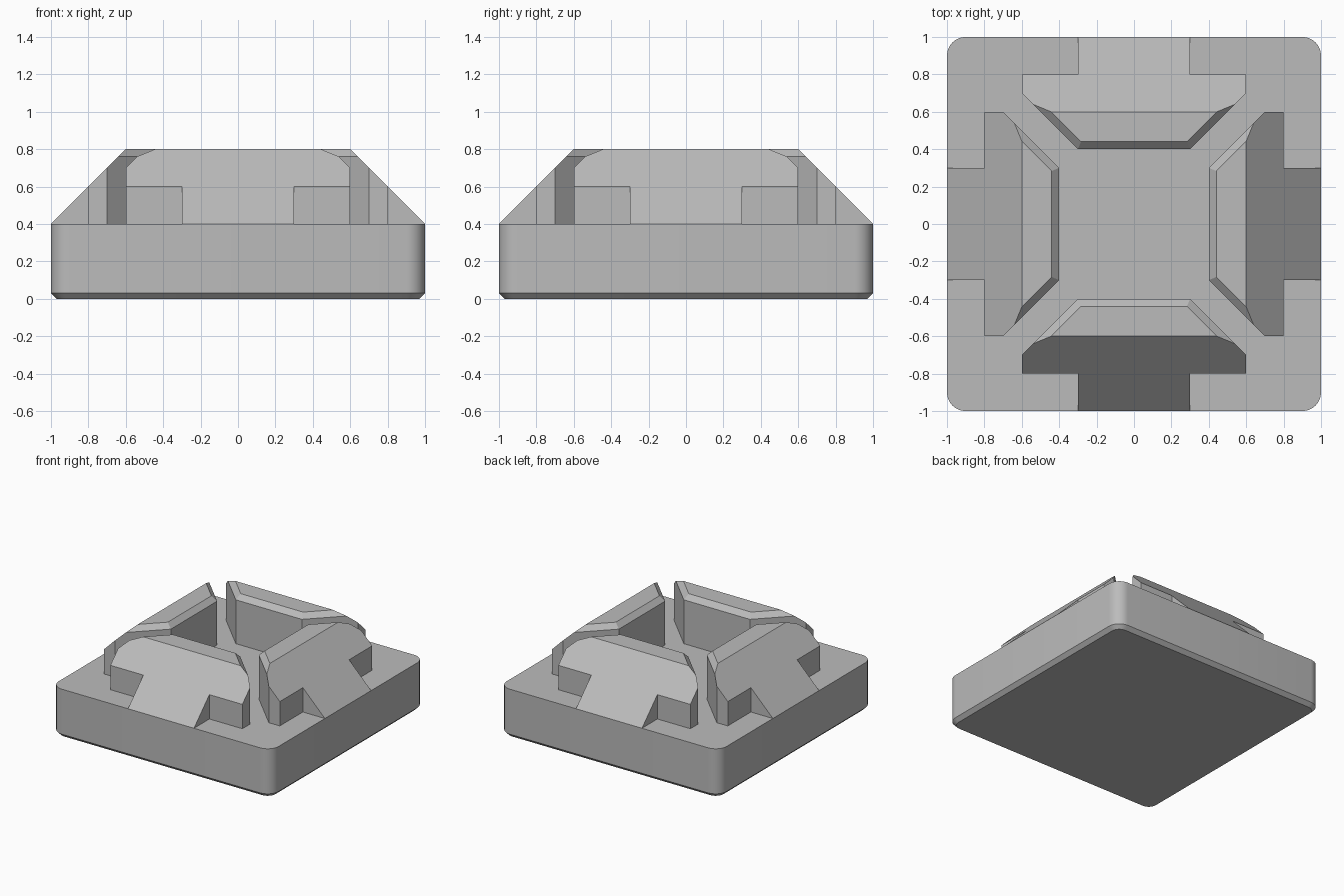
import bpy, bmesh, math
from mathutils import Vector

cube = bpy.data.objects.get("Cube")
if cube:
    bpy.data.objects.remove(cube, do_unlink=True)

grey = bpy.data.materials.new("plain grey")
grey.use_nodes = True
colour = (0.5, 0.5, 0.5, 1)
grey.diffuse_color = colour
grey.node_tree.nodes["Principled BSDF"].inputs["Base Color"].default_value = colour

BASE_TOP = 0.4
TOP = 0.8
CHAMFER = 0.04


def to_mesh(bm, name):
    bmesh.ops.recalc_face_normals(bm, faces=bm.faces[:])
    mesh = bpy.data.meshes.new(name)
    bm.to_mesh(mesh)
    bm.free()
    mesh.materials.append(grey)
    return mesh


def add_object(name, mesh):
    obj = bpy.data.objects.new(name, mesh)
    bpy.context.collection.objects.link(obj)
    return obj


def slice_off(bm, point, normal):
    """Remove everything beyond a plane and cap the cut."""
    bmesh.ops.bisect_plane(bm, geom=bm.verts[:] + bm.edges[:] + bm.faces[:], dist=1e-5,
                           plane_co=point, plane_no=Vector(normal).normalized(), clear_outer=True)
    rim = [e for e in bm.edges if e.is_boundary]
    bmesh.ops.contextual_create(bm, geom=rim)


# Base block: rounded upright corners, chamfered underside
bm = bmesh.new()
bmesh.ops.create_cube(bm, size=2)
for v in bm.verts:
    v.co.z = BASE_TOP if v.co.z > 0 else 0
upright = [e for e in bm.edges if abs(e.verts[0].co.z - e.verts[1].co.z) > 0.1]
bmesh.ops.bevel(bm, geom=upright, offset=0.1, segments=8, profile=0.5, affect='EDGES')
under = [e for e in bm.edges if all(v.co.z < 0.001 for v in e.verts)]
bmesh.ops.bevel(bm, geom=under, offset=0.03, segments=1, affect='EDGES')
base = add_object("base_block", to_mesh(bm, "base_block"))
bpy.context.view_layer.objects.active = base
base.select_set(True)
bpy.ops.object.shade_smooth_by_angle(angle=math.radians(30))

# Wedge: T-shaped plan with angled inner corners
half = [(0.3, -1), (0.3, -0.8), (0.6, -0.8), (0.6, -0.7), (0.3, -0.4)]
plan = half + [(-x, y) for x, y in reversed(half)]
bm = bmesh.new()
face = bm.faces.new([bm.verts.new((x, y, BASE_TOP)) for x, y in plan])
raised = bmesh.ops.extrude_face_region(bm, geom=[face], use_keep_orig=True)["geom"]
for v in raised:
    if isinstance(v, bmesh.types.BMVert):
        v.co.z = TOP
# Outer slope, then the chamfers along the inner top rim
slice_off(bm, (0, -1, BASE_TOP), (0, -1, 1))
slice_off(bm, (0, -0.4, TOP - CHAMFER), (0, 1, 1))
d = math.sqrt(0.5)
for side in (1, -1):
    slice_off(bm, (side * 0.3, -0.4, TOP - CHAMFER), (side * d, d, 1))
wedge_mesh = to_mesh(bm, "wedge")

for i, place in enumerate(("front", "left", "back", "right")):
    wedge = add_object(place + "_wedge", wedge_mesh)
    wedge.rotation_euler.z = i * math.pi / 2
